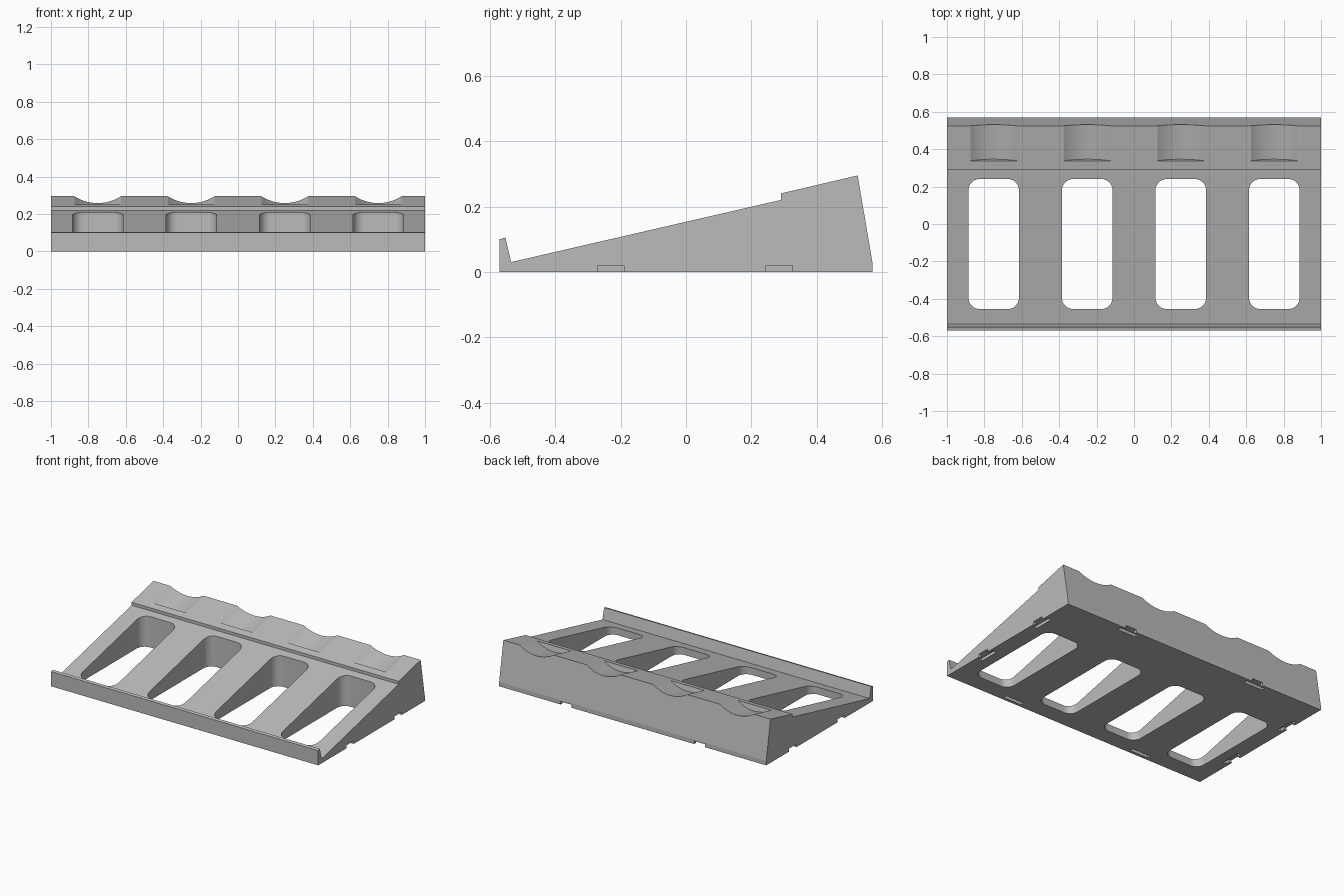
import bpy
import bmesh
from math import atan2, cos, sin, pi, radians
from mathutils import Matrix, Vector

cube = bpy.data.objects.get("Cube")
if cube:
    bpy.data.objects.remove(cube, do_unlink=True)

grey = bpy.data.materials.new("plain grey")
grey.use_nodes = True
colour = (0.5, 0.5, 0.5, 1)
grey.diffuse_color = colour
grey.node_tree.nodes["Principled BSDF"].inputs["Base Color"].default_value = colour


def add_object(name, bm):
    bmesh.ops.recalc_face_normals(bm, faces=bm.faces)
    mesh = bpy.data.meshes.new(name)
    bm.to_mesh(mesh)
    bm.free()
    mesh.materials.append(grey)
    obj = bpy.data.objects.new(name, mesh)
    bpy.context.collection.objects.link(obj)
    return obj


def prism(name, points, offset):
    """Extrude a closed outline by an offset vector."""
    bm = bmesh.new()
    face = bm.faces.new([bm.verts.new(p) for p in points])
    result = bmesh.ops.extrude_face_region(bm, geom=[face])
    verts = [g for g in result["geom"] if isinstance(g, bmesh.types.BMVert)]
    bmesh.ops.translate(bm, verts=verts, vec=offset)
    return add_object(name, bm)


def rounded_rect(cx, cy, width, length, radius, z, steps=12):
    points = []
    for i, (sx, sy) in enumerate([(1, 1), (-1, 1), (-1, -1), (1, -1)]):
        for k in range(steps + 1):
            a = (i + k / steps) * pi / 2
            points.append((cx + sx * (width / 2 - radius) + radius * cos(a),
                           cy + sy * (length / 2 - radius) + radius * sin(a), z))
    return points


# Wedge body with front lip and raised rear step
profile = [(-0.57, 0), (0.57, 0), (0.57, 0.03), (0.525, 0.295), (0.29, 0.24),
           (0.29, 0.22), (-0.535, 0.03), (-0.552, 0.105), (-0.57, 0.1)]
body = prism("sloped_rack", [(-1, y, z) for y, z in profile], (2, 0, 0))
cutters = []

# Rounded through slots and scooped rests behind them
slope = atan2(0.055, 0.235)
along = Vector((0, cos(slope), sin(slope)))
normal = Vector((0, -sin(slope), cos(slope)))
radius, depth, length = 0.23, 0.037, 0.4
for x in (-0.75, -0.25, 0.25, 0.75):
    outline = rounded_rect(x, -0.107, 0.27, 0.695, 0.06, -0.1)
    cutters.append(prism("slot_cutter", outline, (0, 0, 0.6)))
    centre = Vector((x, 0.338, 0.2512)) + normal * (radius - depth) + along * length / 2
    bm = bmesh.new()
    bmesh.ops.create_cone(bm, cap_ends=True, segments=96, radius1=radius,
                          radius2=radius, depth=length,
                          matrix=Matrix.Translation(centre)
                          @ Matrix.Rotation(slope - pi / 2, 4, "X"))
    cutters.append(add_object("scoop_cutter", bm))


# T-shaped connector recesses in the underside
def recess(edge, outward, opened):
    edge, outward = Vector(edge), Vector(outward)
    side = Vector((-outward.y, outward.x, 0))
    shape = [(-0.045, 0.07), (-0.02, 0.07), (-0.02, 0.04), (0.02, 0.04)]
    if not opened:
        shape = [(-0.045, 0.07), (-0.02, 0.07)]
    outline = shape + [(d, -w) for d, w in reversed(shape)]
    points = [edge + outward * d + side * w for d, w in outline]
    cutters.append(prism("recess_cutter", points, (0, 0, 0.07)))


for s in (-1, 1):
    recess((s * 0.5, 0.57, -0.05), (0, 1, 0), True)
    recess((s * 0.5, -0.57, -0.05), (0, -1, 0), False)
    for y in (-0.23, 0.285):
        recess((s, y, -0.05), (s, 0, 0), True)

# Cut everything out of the body
bpy.ops.object.select_all(action="DESELECT")
bpy.context.view_layer.objects.active = body
body.select_set(True)
for cutter in cutters:
    cutter.hide_render = True
    mod = body.modifiers.new("cut", "BOOLEAN")
    mod.operation = "DIFFERENCE"
    mod.solver = "EXACT"
    mod.object = cutter
    bpy.ops.object.modifier_apply(modifier=mod.name)
    bpy.data.objects.remove(cutter, do_unlink=True)

bpy.ops.object.shade_smooth_by_angle(angle=radians(9))
